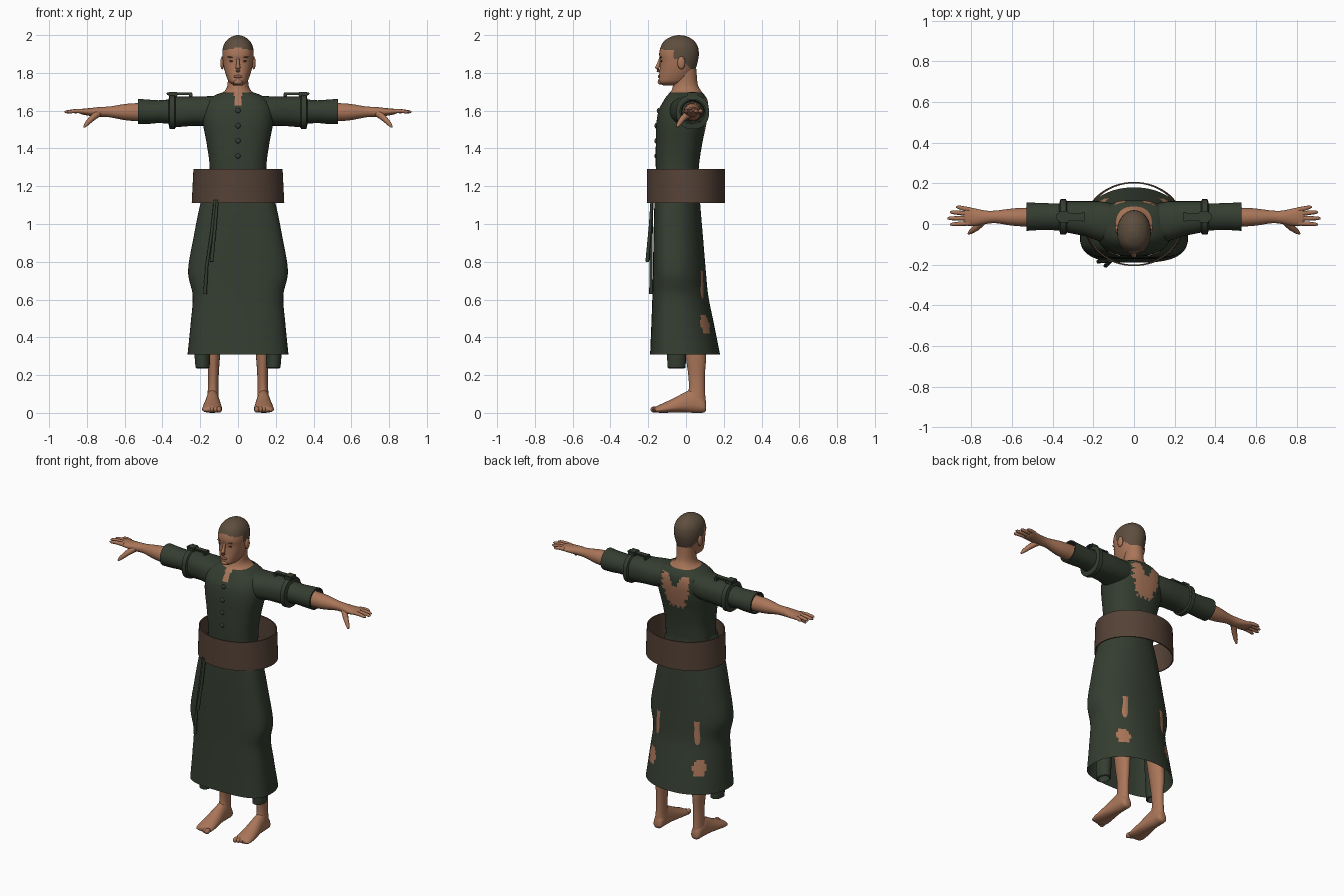
import bpy, bmesh, math
from mathutils import Vector

if "Cube" in bpy.data.objects:
    bpy.data.objects.remove(bpy.data.objects["Cube"])


def material(name, r, g, b):
    m = bpy.data.materials.new(name)
    m.use_nodes = True
    m.diffuse_color = (r, g, b, 1)
    node = next(n for n in m.node_tree.nodes if n.type == 'BSDF_PRINCIPLED')
    node.inputs["Base Color"].default_value = (r, g, b, 1)
    node.inputs["Roughness"].default_value = 0.8
    return m


CLOTH = material("dark green cloth", .035, .047, .03)
BELT = material("brown leather", .09, .054, .037)
SKIN = material("tan skin", .4, .18, .1)
HAIR = material("short brown hair", .11, .076, .048)
LIPS = material("lip brown", .27, .11, .07)
DARK = material("dark brown", .045, .028, .02)


def finish(name, bm, mats, rule=None, angle=45):
    bmesh.ops.remove_doubles(bm, verts=bm.verts, dist=.0002)
    bmesh.ops.recalc_face_normals(bm, faces=bm.faces)
    if rule:
        for f in bm.faces:
            f.material_index = rule(f.calc_center_median())
    mesh = bpy.data.meshes.new(name)
    bm.to_mesh(mesh)
    bm.free()
    for m in mats:
        mesh.materials.append(m)
    ob = bpy.data.objects.new(name, mesh)
    bpy.context.collection.objects.link(ob)
    bpy.ops.object.select_all(action='DESELECT')
    bpy.context.view_layer.objects.active = ob
    ob.select_set(True)
    bpy.ops.object.shade_smooth_by_angle(angle=math.radians(angle))
    return ob


def bridge(bm, loops, caps):
    rows = [[bm.verts.new(p) for p in loop] for loop in loops]
    n = len(rows[0])
    for a, b in zip(rows, rows[1:]):
        for i in range(n):
            j = (i + 1) % n
            bm.faces.new((a[i], a[j], b[j], b[i]))
    if caps:
        bm.faces.new(rows[0])
        bm.faces.new(rows[-1])


def smooth_rings(rings, steps):
    # Catmull-Rom interpolation between the key sections
    out = []
    for k in range(len(rings) - 1):
        quad = [rings[min(max(k + d, 0), len(rings) - 1)] for d in (-1, 0, 1, 2)]
        for s in range(steps):
            t = s / steps
            out.append([b + .5 * t * (c - a + t * (2*a - 5*b + 4*c - d + t * (3*(b - c) + d - a)))
                        for a, b, c, d in zip(*quad)])
    return out + [rings[-1]]


def loft(name, axis, rings, mats, side=1, steps=1, seg=32, front=2, back=2,
         mid=.5, caps=False, rule=None, angle=45):
    # each ring: position on axis, then low/high of the two other axes
    loops = []
    for t, u0, u1, v0, v1 in smooth_rings(rings, steps):
        loop = []
        cv = v0 + (v1 - v0) * mid
        for i in range(seg):
            a = math.tau * i / seg
            c, s = math.cos(a), math.sin(a)
            p = 2 / (front if s < 0 else back)
            u = (u0 + u1) / 2 + (u1 - u0) / 2 * math.copysign(abs(c) ** p, c)
            v = cv + math.copysign(abs(s) ** p, s) * (cv - v0 if s < 0 else v1 - cv)
            x, y, z = {'x': (t, u, v), 'y': (u, t, v), 'z': (u, v, t)}[axis]
            loop.append((x * side, y, z))
        loops.append(loop)
    bm = bmesh.new()
    bridge(bm, loops, caps)
    return finish(name, bm, mats, rule, angle)


def sym(rings):
    return [(z, -r, r, y0, y1) for z, r, y0, y1 in rings]


def tube(name, points, mat, side=1, seg=10):
    pts = [Vector((x * side, y, z)) for x, y, z, r in points]
    loops = []
    for k, (p, q) in enumerate(zip(pts, points)):
        way = pts[min(k + 1, len(pts) - 1)] - pts[max(k - 1, 0)]
        rot = way.to_track_quat('Z', 'Y')
        loops.append([p + rot @ Vector((q[3] * math.cos(math.tau * i / seg),
                                        q[3] * math.sin(math.tau * i / seg), 0)) for i in range(seg)])
    bm = bmesh.new()
    bridge(bm, loops, True)
    return finish(name, bm, [mat], angle=60)


def ball(name, centre, size, mat, tilt=0):
    bm = bmesh.new()
    bmesh.ops.create_uvsphere(bm, u_segments=16, v_segments=10, radius=1)
    for v in bm.verts:
        x, y, z = (a * b for a, b in zip(v.co, size))
        v.co = Vector((x, y, z + tilt * x)) + Vector(centre)
    return finish(name, bm, [mat])


def box(name, centre, size, mat):
    bm = bmesh.new()
    bmesh.ops.create_cube(bm, size=1)
    for v in bm.verts:
        v.co = Vector(a * b for a, b in zip(v.co, size)) + Vector(centre)
    bmesh.ops.bevel(bm, geom=bm.edges[:], offset=.004, segments=2, affect='EDGES')
    return finish(name, bm, [mat])


# Head with hair as a coloured region, and neck
def hair_rule(c):
    low = 1.937 - .25 * abs(c.x) if c.y < -.07 else 1.872 if c.y < -.02 else 1.865 - .9 * (c.y + .02)
    return 1 if c.z > low else 0


loft("head", 'z', sym([(1.733, .02, -.12, -.05), (1.75, .046, -.143, .0), (1.78, .061, -.143, .03),
     (1.82, .073, -.139, .05), (1.86, .08, -.137, .062), (1.9, .083, -.142, .068),
     (1.94, .078, -.133, .062), (1.972, .06, -.112, .04), (1.993, .03, -.075, .005),
     (2, .003, -.04, -.034)]), [SKIN, HAIR], steps=6, seg=56, front=2.3, caps=True, rule=hair_rule)
loft("neck", 'z', sym([(1.82, .055, -.06, .055), (1.74, .055, -.068, .062), (1.705, .07, -.078, .08),
     (1.685, .1, -.095, .09), (1.66, .11, -.1, .09)]), [SKIN], steps=4)
tube("nose", [(0, -.134, 1.885, .006), (0, -.144, 1.85, .009), (0, -.153, 1.825, .013),
              (0, -.149, 1.812, .011), (0, -.138, 1.808, .006)], SKIN)
ball("lips", (0, -.142, 1.781), (.024, .006, .008), LIPS)
ball("chin", (0, -.135, 1.752), (.024, .015, .015), SKIN)
for s, label in ((1, "left"), (-1, "right")):
    ball(label + "_ear", (s * .083, -.025, 1.853), (.011, .021, .034), SKIN)
    ball(label + "_eye", (s * .032, -.13, 1.862), (.014, .004, .005), DARK)
    ball(label + "_eyebrow", (s * .034, -.133, 1.882), (.021, .004, .004), HAIR, s * .15)


# Robe top with a neck slit and a torn back
def torso_rule(c):
    ragged = .008 * math.sin(c.z * 170) + .006 * math.sin(c.x * 210)
    if c.y < 0:
        return 1 if abs(c.x) < .02 and c.z > 1.625 else 0
    width = .05 + .045 * min(1, max(0, (c.z - 1.45) / .12)) + ragged
    notch = (c.z - 1.57) * .5
    return 1 if 1.455 + ragged < c.z < 1.665 and notch < abs(c.x) < width else 0


loft("robe_top", 'z', sym([(1.12, .15, -.15, .06), (1.3, .15, -.16, .068), (1.42, .165, -.16, .085),
     (1.53, .185, -.157, .108), (1.6, .185, -.145, .118), (1.65, .165, -.12, .115),
     (1.68, .125, -.1, .1), (1.695, .088, -.084, .086)]),
     [CLOTH, SKIN], steps=8, seg=96, front=2.5, back=2.4, rule=torso_rule)
for z in (1.6, 1.52, 1.44, 1.36):
    ball("button", (0, -.158 + max(0, z - 1.54) * .2, z), (.014, .009, .014), CLOTH)


# Long skirt with two torn patches near the hem
def skirt_rule(c):
    ragged = .1 * math.sin(c.z * 150)
    hit = c.y > 0 and ((abs(c.x) - .165) / .034) ** 2 + ((c.z - .465) / .055) ** 2 < 1 + ragged
    return 1 if hit else 0


loft("skirt", 'z', sym([(1.25, .15, -.158, .068), (1.11, .198, -.167, .075), (.93, .235, -.172, .09),
     (.75, .264, -.175, .105), (.62, .24, -.178, .118), (.48, .25, -.183, .146), (.31, .267, -.19, .18)]),
     [CLOTH, SKIN], steps=12, seg=112, front=3, back=2.1, mid=.4, rule=skirt_rule)

# Loose belt band and hanging cords
loft("belt", 'z', sym([(1.11, .245, -.207, .207), (1.29, .236, -.207, .207), (1.29, .229, -.2, .2),
     (1.11, .238, -.2, .2), (1.11, .245, -.207, .207)]), [BELT], seg=64)
tube("long_cord", [(-.12, -.18, 1.13, .008), (-.14, -.184, .95, .008), (-.165, -.185, .78, .008),
                   (-.175, -.185, .63, .01)], CLOTH)
tube("short_cord", [(-.11, -.18, 1.13, .008), (-.12, -.188, 1, .008), (-.14, -.205, .8, .01)], CLOTH)

for s, label in ((1, "left"), (-1, "right")):
    # Sleeves with a turned cuff
    loft(label + "_upper_sleeve", 'x', [(.1, -.08, .1, 1.53, 1.68), (.17, -.085, .112, 1.52, 1.676),
         (.24, -.06, .112, 1.52, 1.675), (.33, -.042, .112, 1.512, 1.675), (.335, -.052, .122, 1.502, 1.683),
         (.362, -.052, .122, 1.502, 1.683), (.368, -.03, .1, 1.53, 1.66)], [CLOTH], s, front=2.3, back=2.3)
    loft(label + "_lower_sleeve", 'x', [(.35, -.032, .102, 1.53, 1.66), (.42, -.03, .102, 1.535, 1.655),
         (.47, -.03, .104, 1.53, 1.658), (.53, -.034, .106, 1.53, 1.663), (.53, -.026, .098, 1.538, 1.655),
         (.46, -.02, .092, 1.545, 1.648)], [CLOTH], s)
    # Shoulder strap and buckle
    box(label + "_shoulder_strap", (s * .31, .036, 1.69), (.14, .036, .012), CLOTH)
    box(label + "_strap_buckle", (s * .345, .036, 1.688), (.05, .055, .024), CLOTH)
    box(label + "_strap_end", (s * .25, .036, 1.68), (.02, .045, .03), CLOTH)
    # Arm, palm and fingers
    loft(label + "_forearm", 'x', [(.4, -.012, .085, 1.545, 1.645), (.53, -.012, .08, 1.545, 1.64),
         (.6, -.008, .076, 1.55, 1.635), (.68, .004, .066, 1.565, 1.622), (.73, .0, .066, 1.567, 1.62),
         (.78, -.008, .076, 1.572, 1.614), (.825, -.008, .084, 1.58, 1.61), (.838, .0, .076, 1.588, 1.604)],
         [SKIN], s, steps=4, seg=24, caps=True)
    for finger, y, tip, length in (("index", .004, -.002, .905), ("middle", .028, .028, .918),
                                   ("ring", .051, .058, .905), ("little", .071, .083, .875)):
        tube(label + "_" + finger + "_finger", [(.81, y, 1.596, .012), ((.81 + length) / 2, (y + tip) / 2, 1.598, .011),
             (length - .012, tip, 1.594, .009), (length, tip, 1.593, .004)], SKIN, s)
    tube(label + "_thumb", [(.74, .018, 1.587, .02), (.775, -.018, 1.558, .016), (.802, -.038, 1.53, .012),
                            (.815, -.048, 1.513, .005)], SKIN, s)
    # Leg, foot and toes
    loft(label + "_leg", 'z', [(.75, .05, .18, -.05, .09), (.45, .08, .17, -.02, .1), (.3, .095, .165, -.002, .106),
         (.2, .102, .158, .012, .1), (.12, .104, .16, .014, .1), (.06, .1, .165, -.01, .105)], [SKIN], s, steps=4)
    loft(label + "_foot", 'y', [(.107, .118, .148, .015, .05), (.095, .104, .162, .002, .08),
         (.05, .1, .168, .0, .125), (.0, .095, .174, .002, .112), (-.06, .088, .184, .002, .08),
         (-.12, .084, .19, .0, .052), (-.155, .088, .186, .002, .036), (-.165, .1, .175, .008, .026)],
         [SKIN], s, steps=4, caps=True, mid=.35)
    for k in range(5):
        ball(label + "_toe", (s * (.1 + .019 * k), -.165 + .007 * k, .018),
             (.014 - .001 * k, .023, .017 - .001 * k), SKIN)
    # Hanging cloth tube under the skirt
    loft(label + "_inner_cloth", 'z', [(.62, .13, .21, -.1, .0), (.3, .148, .23, -.1, .0), (.24, .15, .225, -.098, -.002),
         (.235, .158, .217, -.09, -.01), (.34, .158, .217, -.09, -.01)], [CLOTH], s, seg=24)
